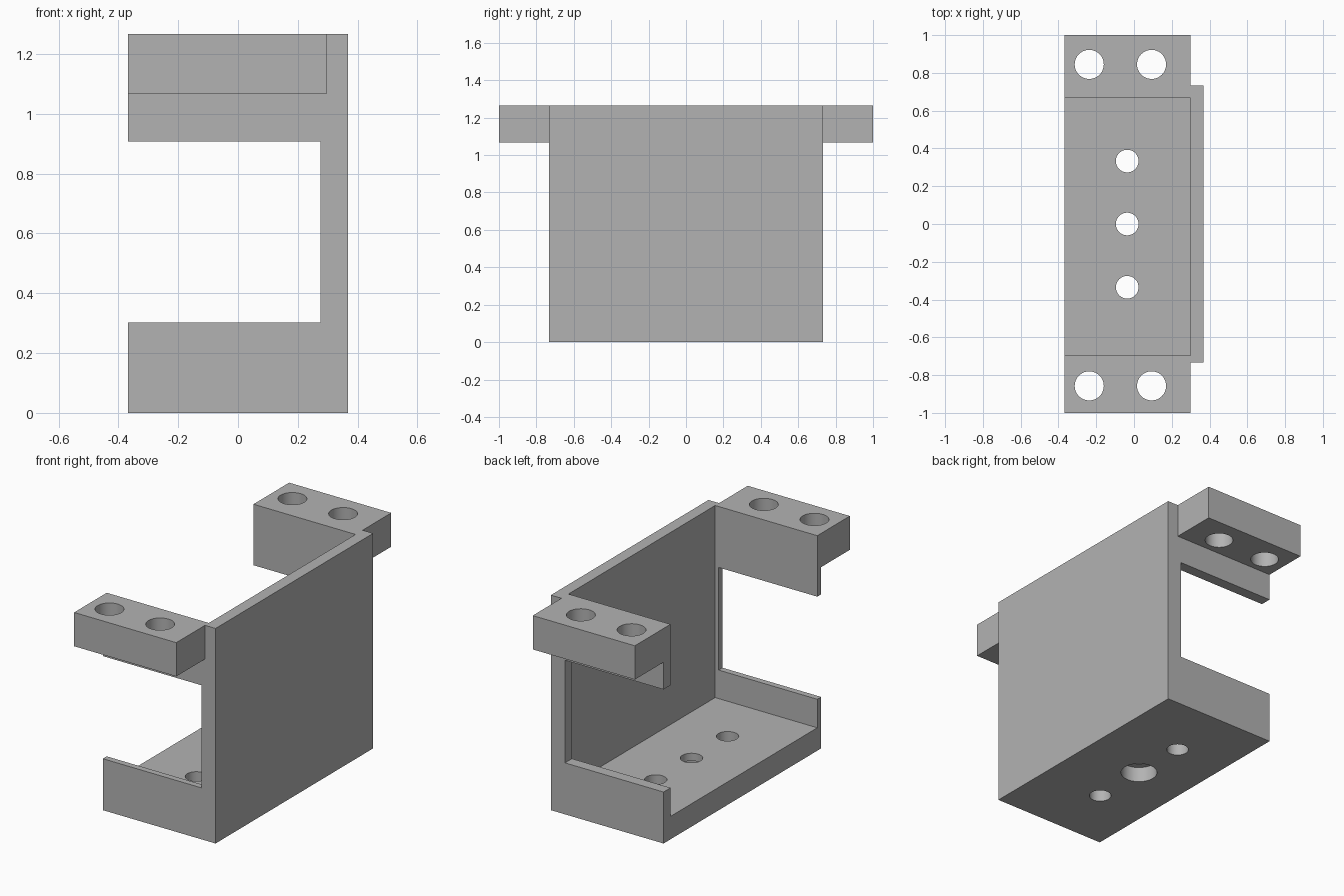
import bpy
import math

if "Cube" in bpy.data.objects:
    bpy.data.objects.remove(bpy.data.objects["Cube"], do_unlink=True)

grey = bpy.data.materials.new("plain_grey")
grey.use_nodes = True
colour = (0.45, 0.45, 0.45, 1)
grey.diffuse_color = colour
grey.node_tree.nodes["Principled BSDF"].inputs["Base Color"].default_value = colour


def box(name, x, y, z):
    """Box from (min, max) spans on each axis."""
    spans = (x, y, z)
    bpy.ops.mesh.primitive_cube_add(size=1, location=[(a + b) / 2 for a, b in spans])
    ob = bpy.context.object
    ob.name = name
    ob.scale = [b - a for a, b in spans]
    bpy.ops.object.transform_apply(location=True, rotation=True, scale=True)
    ob.data.materials.append(grey)
    return ob


def drill(name, x, y, z, radius):
    """Upright cylinder used for a hole."""
    bpy.ops.mesh.primitive_cylinder_add(vertices=48, radius=radius, depth=z[1] - z[0],
                                        location=(x, y, (z[0] + z[1]) / 2))
    ob = bpy.context.object
    ob.name = name
    ob.data.materials.append(grey)
    return ob


def cut(target, cutter):
    mod = target.modifiers.new("cut", "BOOLEAN")
    mod.operation = "DIFFERENCE"
    mod.solver = "EXACT"
    mod.object = cutter
    bpy.context.view_layer.objects.active = target
    bpy.ops.object.modifier_apply(modifier=mod.name)
    bpy.data.objects.remove(cutter, do_unlink=True)


HEIGHT = 1.266
HALF_X = 0.367
END_Y = 0.733
INNER_X = 0.298

bracket = box("mounting_bracket", (-HALF_X, HALF_X), (-1, 1), (0, HEIGHT))

# Leave only the two mounting ears beyond the end walls
for side in (-1, 1):
    outer = sorted((side * END_Y, side * 1.2))
    cut(bracket, box("ear_underside_cutter", (-1, 1), outer, (-1, 1.067)))
    cut(bracket, box("ear_side_cutter", (INNER_X, 1), outer, (0.5, 2)))

# Open cavity between floor, back plate and the two end walls
cut(bracket, box("cavity_cutter", (-1, INNER_X), (-0.697, 0.668), (0.135, 2)))

# Window through both end walls
cut(bracket, box("window_cutter", (-1, 0.275), (-1.5, 1.5), (0.303, 0.907)))

# Ear screw holes
for y in (-0.857, 0.845):
    for x in (-0.237, 0.093):
        cut(bracket, drill("ear_hole_cutter", x, y, (1, 1.4), 0.077))

# Floor holes, the middle one counterbored from below
for y in (-0.335, 0, 0.333):
    cut(bracket, drill("floor_hole_cutter", -0.036, y, (-0.1, 0.25), 0.06))
cut(bracket, drill("counterbore_cutter", -0.036, 0, (-0.1, 0.09), 0.1))

bpy.ops.object.select_all(action="DESELECT")
bracket.select_set(True)
bpy.context.view_layer.objects.active = bracket
bpy.ops.object.shade_smooth_by_angle(angle=math.radians(30))
